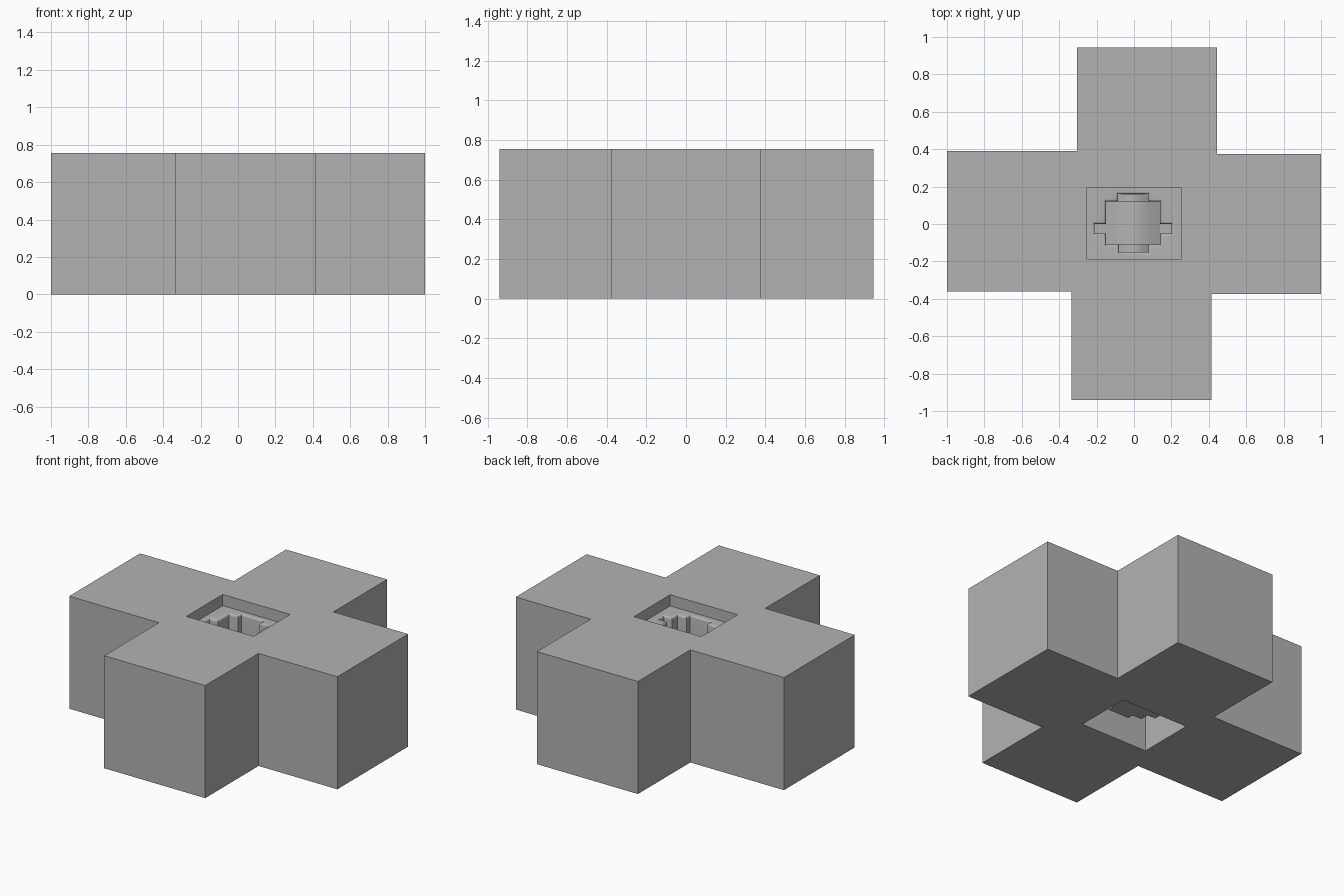
import bpy, bmesh, math
from mathutils import Vector

if "Cube" in bpy.data.objects:
    bpy.data.objects.remove(bpy.data.objects["Cube"])

grey = bpy.data.materials.new("mid grey")
grey.diffuse_color = (0.45, 0.45, 0.45, 1)
grey.use_nodes = True
grey.node_tree.nodes["Principled BSDF"].inputs["Base Color"].default_value = grey.diffuse_color


def finish(bm, name, smooth=False):
    bmesh.ops.recalc_face_normals(bm, faces=bm.faces)
    mesh = bpy.data.meshes.new(name)
    bm.to_mesh(mesh)
    bm.free()
    mesh.materials.append(grey)
    ob = bpy.data.objects.new(name, mesh)
    bpy.context.collection.objects.link(ob)
    if smooth:
        bpy.ops.object.select_all(action='DESELECT')
        ob.select_set(True)
        bpy.context.view_layer.objects.active = ob
        bpy.ops.object.shade_smooth_by_angle(angle=math.radians(35))
    return ob


def ring(bm, pts, z):
    return [bm.verts.new((x, y, z)) for x, y in pts]


def loop_edges(bm, verts):
    out = []
    for a, b in zip(verts, verts[1:] + verts[:1]):
        out.append(bm.edges.get((a, b)) or bm.edges.new((a, b)))
    return out


def bridge(bm, low, high):
    n = len(low)
    for i in range(n):
        j = (i + 1) % n
        bm.faces.new((low[i], low[j], high[j], high[i]))


def fill(bm, *loops):
    edges = [e for l in loops for e in loop_edges(bm, l)]
    bmesh.ops.triangle_fill(bm, use_beauty=True, use_dissolve=False, edges=edges)


def offset(pts, d):
    # mitred outward offset of a counter-clockwise right-angled outline
    out = []
    for i, p in enumerate(pts):
        a, b, c = Vector(pts[i - 1]), Vector(p), Vector(pts[(i + 1) % len(pts)])
        u, v = (b - a).normalized(), (c - b).normalized()
        out.append((b.x + d * (u.y + v.y), b.y - d * (u.x + v.x)))
    return out


# cross-shaped block with a rectangular shaft right through it
TOP = 0.755
cross = [(-.335, -.94), (.415, -.94), (.415, -.375), (1, -.375), (1, .375), (.445, .375),
         (.445, .945), (-.305, .945), (-.305, .39), (-1, .39), (-1, -.36), (-.335, -.36)]
shaft = [(-.25, -.19), (.25, -.19), (.25, .195), (-.25, .195)]
bm = bmesh.new()
outer = [ring(bm, cross, z) for z in (0, TOP)]
inner = [ring(bm, shaft, z) for z in (0, TOP)]
bridge(bm, *outer)
bridge(bm, *inner)
for o, i in zip(outer, inner):
    fill(bm, o, i)
finish(bm, "cross_block")

# tray in the shaft, pressed down into a deep pocket with a rounded lip
PLATE, FLOOR, R = 0.68, 0.15, 0.014
pocket = [(-.08, -.15), (.075, -.15), (.075, -.11), (.14, -.11), (.14, -.05), (.2, -.05),
          (.2, 0), (.14, 0), (.14, .12), (.075, .12), (.075, .16), (-.085, .16),
          (-.085, .12), (-.15, .12), (-.15, 0), (-.21, 0), (-.21, -.05), (-.15, -.05),
          (-.15, -.11), (-.08, -.11)]
bm = bmesh.new()
rim = ring(bm, shaft, PLATE)
rings = []
for k in range(5):
    a = k / 4 * math.pi / 2
    rings.append(ring(bm, offset(pocket, R * (1 - math.sin(a))), PLATE - R * (1 - math.cos(a))))
rings.append(ring(bm, pocket, FLOOR))
for hi, lo in zip(rings, rings[1:]):
    bridge(bm, lo, hi)
fill(bm, rim, rings[0])
fill(bm, rings[-1])
finish(bm, "pocket_tray", True)


# gently arched cores lying on the pocket floor
def arch(name, x0, x1, y0, y1, rise, n=16):
    bm = bmesh.new()
    ends = []
    for y in (y0, y1):
        ends.append([bm.verts.new((x0 + (x1 - x0) * i / n, y,
                                   FLOOR + rise * math.sin(math.pi * i / n)))
                     for i in range(n + 1)])
        bm.faces.new(ends[-1])
    bridge(bm, *ends)
    finish(bm, name, True)


arch("main_core", -.149, .139, -.109, .119, .05)
arch("front_core", -.079, .074, -.149, -.109, .03)
arch("back_core", -.084, .074, .119, .159, .03)
